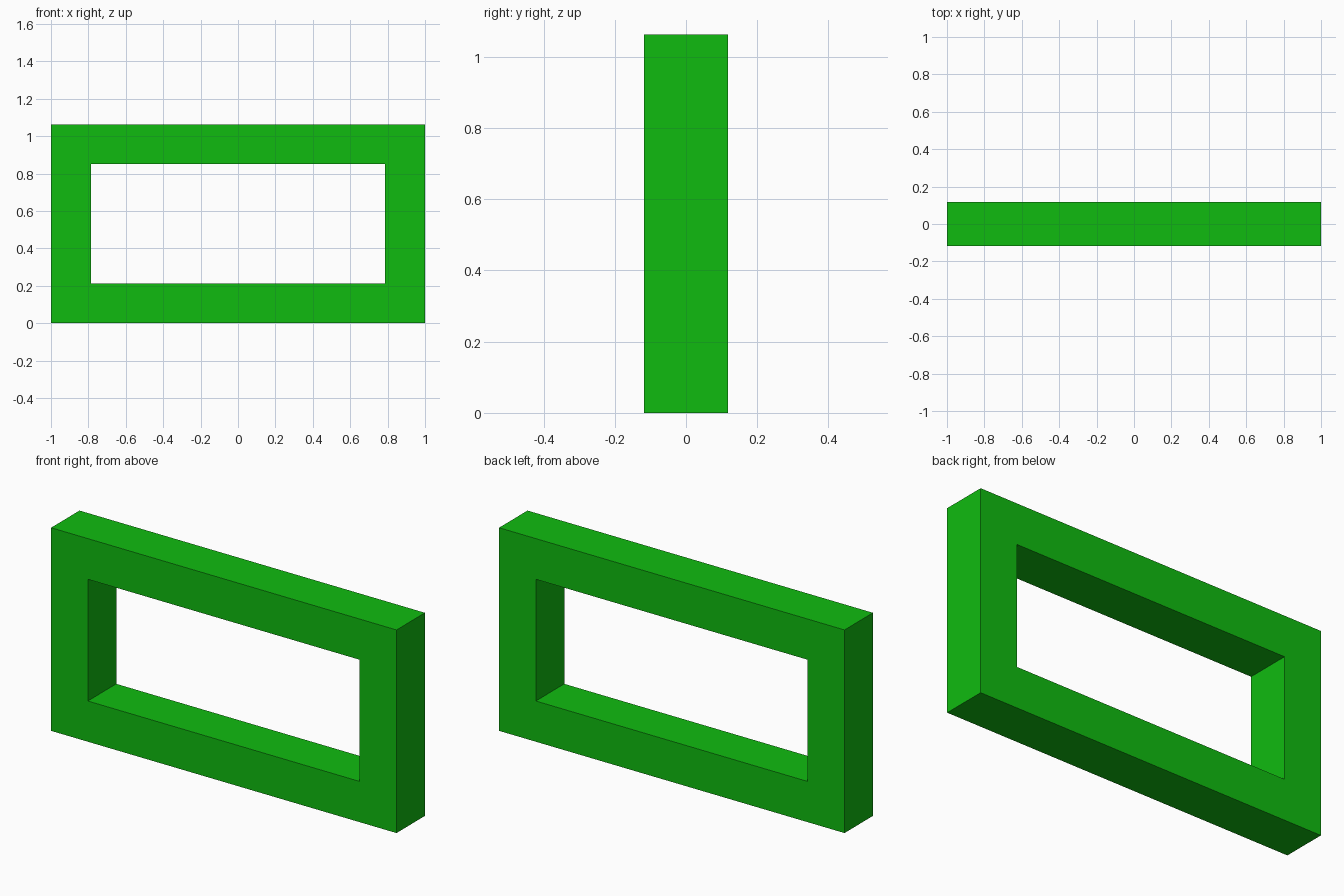
import bpy, bmesh

if "Cube" in bpy.data.objects:
    bpy.data.objects.remove(bpy.data.objects["Cube"])

HALF_W, HEIGHT, HALF_D, BORDER = 1.0, 1.063, 0.1175, 0.213


def rectangle(bm, inset):
    """Upright rectangle on the front plane, inset from the outer edge."""
    x, lo, hi = HALF_W - inset, inset, HEIGHT - inset
    return [bm.verts.new((px, -HALF_D, pz))
            for px, pz in ((-x, lo), (x, lo), (x, hi), (-x, hi))]


# Front ring of four mitred faces
bm = bmesh.new()
outer, inner = rectangle(bm, 0), rectangle(bm, BORDER)
for i in range(4):
    j = (i + 1) % 4
    bm.faces.new((outer[i], outer[j], inner[j], inner[i]))

# Extrude the ring to the back
result = bmesh.ops.extrude_face_region(bm, geom=bm.faces[:], use_keep_orig=True)
back = [v for v in result["geom"] if isinstance(v, bmesh.types.BMVert)]
bmesh.ops.translate(bm, verts=back, vec=(0, 2 * HALF_D, 0))
bmesh.ops.recalc_face_normals(bm, faces=bm.faces[:])

mesh = bpy.data.meshes.new("rectangular_frame")
bm.to_mesh(mesh)
bm.free()
frame = bpy.data.objects.new("rectangular_frame", mesh)
bpy.context.collection.objects.link(frame)

# Green finish
green = bpy.data.materials.new("green")
green.diffuse_color = (0.005, 0.5, 0.005, 1)
green.use_nodes = True
green.node_tree.nodes["Principled BSDF"].inputs["Base Color"].default_value = green.diffuse_color
mesh.materials.append(green)
